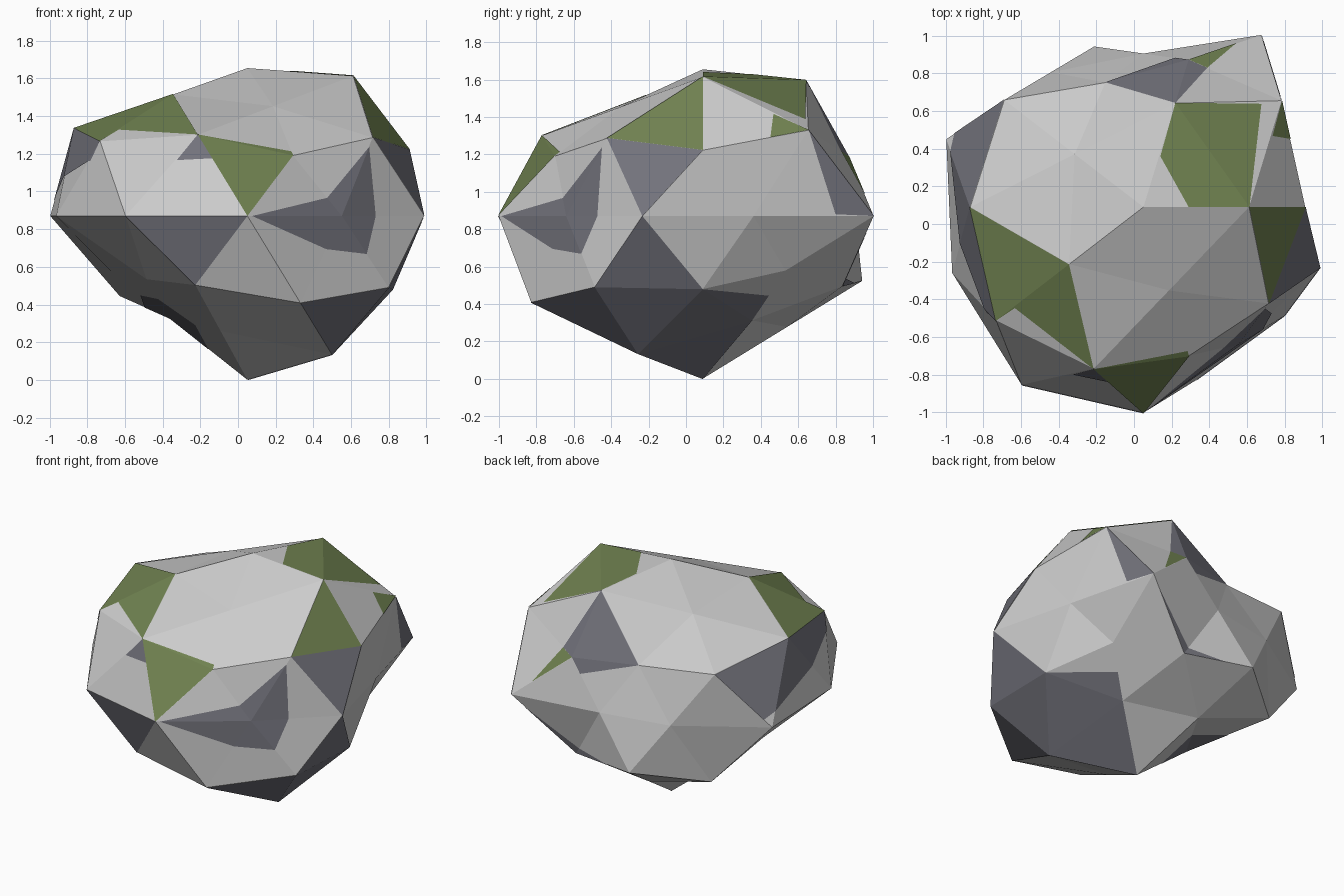
import bpy, bmesh, math
from mathutils import Vector
from mathutils.bvhtree import BVHTree

if "Cube" in bpy.data.objects:
    bpy.data.objects.remove(bpy.data.objects["Cube"])

C = Vector((0.05, 0.09, 0.87))      # centre of the boulder
S = Vector((1.0, 1.06, 0.82))       # squash


def polar(az, z):
    a, r = math.radians(az), math.sqrt(1 - z * z)
    return Vector((r * math.cos(a), r * math.sin(a), z))


def solid(points):
    bm = bmesh.new()
    for p in points:
        bm.verts.new(p)
    bmesh.ops.convex_hull(bm, input=bm.verts[:])
    bmesh.ops.recalc_face_normals(bm, faces=bm.faces[:])
    return bm


def add_object(name, bm, colour=None):
    me = bpy.data.meshes.new(name)
    bm.to_mesh(me)
    ob = bpy.data.objects.new(name, me)
    bpy.context.collection.objects.link(ob)
    if colour:
        mat = bpy.data.materials.new(name)
        mat.diffuse_color = colour
        mat.use_nodes = True
        mat.node_tree.nodes["Principled BSDF"].inputs["Base Color"].default_value = mat.diffuse_color
        me.materials.append(mat)
    return ob


# Icosahedron corners, and edge midpoints keyed by their two corners
corner = [Vector((0, 0, -1))]
corner += [polar(-36 - 72 * i, -0.4472) for i in range(5)]
corner += [polar(-72 - 72 * i, 0.4472) for i in range(5)] + [Vector((0, 0, 1))]
dirs = {(i,): d for i, d in enumerate(corner)}
for i in range(12):
    for j in range(i + 1, 12):
        if corner[i].dot(corner[j]) > 0.4:
            dirs[i, j] = (corner[i] + corner[j]).normalized()

# Bulges and dents; directions left out lie on flat facets
radius = {
    (11,): .957, (10, 11): 1.066, (9, 11): 1.04, (7, 11): .925,
    (6, 7): 1.0, (7, 8): 1.08, (8, 9): .77, (9, 10): 1.065, (6, 10): .965,
    (6,): .875, (7,): 1.08, (8,): 1.02, (9,): .865, (10,): .96,
    (2, 6): 1.03, (1, 6): .85, (1, 10): .985, (5, 9): 1.065,
    (3, 8): 1.1, (3, 7): 1.067, (2, 7): 1.1,
    (1,): 1.035, (2,): 1.0, (4,): .945, (1, 2): 1.07, (1, 5): .905,
    (3, 4): .985, (4, 5): .87, (0, 1): 1.055, (0, 5): .8, (0, 3): .78,
    (0,): 1.06,
}
pos = {k: C + dirs[k] * r * S for k, r in radius.items()}
hull = solid(pos.values())
tree = BVHTree.FromBMesh(hull)
for k, d in dirs.items():
    if k not in pos:
        pos[k] = tree.ray_cast(C, (d * S).normalized())[0]

# Boulder body
rock = solid(dirs.values())
rock.verts.ensure_lookup_table()
for v in rock.verts:
    k = max(dirs, key=lambda q: dirs[q].dot(v.co))
    v.co = pos[k]
add_object("boulder", rock)


def point(p):
    return Vector(p) if len(p) == 3 else pos[p]


def along(a, b, t):
    return pos[a].lerp(pos[b], t)


def fan(centre, rim, closed=True):
    n = len(rim)
    return [[centre, rim[i], rim[(i + 1) % n]] for i in range(n if closed else n - 1)]


def patches(name, polys, colour, lift):
    """Cut each outline out of the boulder surface, slightly raised."""
    out = bmesh.new()
    for poly in polys:
        pts = [point(p) - C for p in poly]
        mid = sum(pts, Vector()) / len(pts)
        bm = rock.copy()
        for a, b in zip(pts, pts[1:] + pts[:1]):
            n = a.cross(b).normalized()
            if n.dot(mid) > 0:
                n = -n
            bmesh.ops.bisect_plane(bm, geom=bm.verts[:] + bm.edges[:] + bm.faces[:],
                                   dist=1e-5, plane_co=C, plane_no=n, clear_outer=True)
        for v in bm.verts:
            v.co = C + (v.co - C) * lift
        tmp = bpy.data.meshes.new("tmp")
        bm.to_mesh(tmp)
        out.from_mesh(tmp)
        bpy.data.meshes.remove(tmp)
        bm.free()
    add_object(name, out, colour)


# Moss on the upper facets
left = (-.65, -.46, 1.34)
moss = [
    [(7, 8), (7, 11), left, (7,)],
    [(7, 11), (6, 7), left],
    [(9, 11), (.14, .36, 1.63), (.29, .09, 1.64), (10, 11), (.69, .65, 1.40)],
    [(10, 11), (10,), (6, 10)],
    [(9, 10), (.74, .47, 1.42), (.83, .45, 1.29)],
    [(6, 7), (6,), (2, 6)],
    [(9,), along((9,), (5, 9), .65), along((9,), (9, 10), .2)],
    [(6, 7), (6,), along((6,), (6, 11), .08)],
]
patches("moss", moss, (.16, .22, .08, 1), 1.004)

# Dark stone: facets, then the floors of the dents
pit = (1, 6)
pit_rim = [along(pit, k, t) for k, t in (((2, 6), .95), ((6,), .3), ((6, 10), .88),
                                         ((1, 10), .41), ((1,), .53), ((1, 2), .38))]
under_rim = [along((0, 3), k, .5) for k in ((0,), (0, 2), (2, 3), (3,), (3, 4), (0, 4))]
crack_rim = [along((4, 5), k, t) for k, t in (((5, 9), .8), ((4, 9), .12), ((4,), .6))]
dark = [
    [(6, 10), (10,), (1, 10)],
    [(1,), (1, 10), (1, 5)],
    [(1,), (1, 5), (0, 1)],
    [(0, 1), (1, 5), (0, 5)],
    [(0,), (0, 1), (0, 5)],
    [(1,), (1, 2), (0, 1)],
    [(1, 5), (0, 5), along((0, 5), (5,), .5)],
    [(2,), (2, 6), (2, 7)],
    [(6, 7), (-.33, -.81, 1.17), (-.13, -.82, 1.17)],
    [(8,), (7, 8), (-.91, -.08, 1.07), along((8,), (3, 8), .85)],
    [(7, 8), (7,), (-.77, -.46, 1.16), (-.91, -.08, 1.07)],
    [(9, 10), (5, 9), (.75, .82, .88)],
    [(9, 11), (8, 9), (9,)],
    [(9, 11), (9,), along((9,), (9, 10), .2)],
    [(8, 9), (9,), along((9,), (4, 9), .3)],
]
dark += fan(pit, pit_rim) + fan((0, 3), under_rim) + fan((4, 5), crack_rim, False)
patches("dark_stone", dark, (.17, .17, .20, 1), 1.003)
